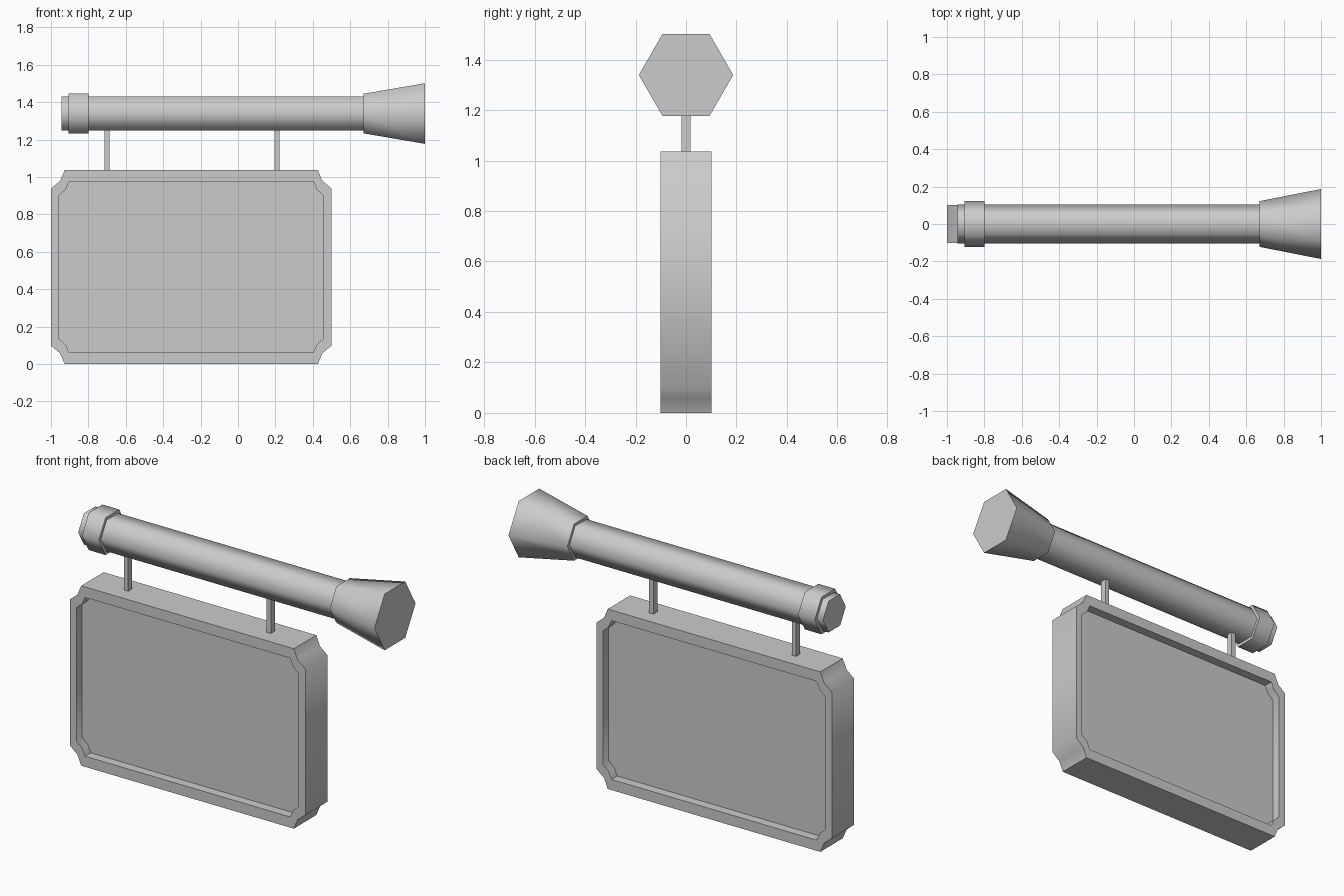
import bpy, bmesh, math

if "Cube" in bpy.data.objects:
    bpy.data.objects.remove(bpy.data.objects["Cube"])

AXIS_Z = 1.339  # height of the pole axis


def loft(name, rings):
    """Bridge consecutive rings of points and cap both ends."""
    bm = bmesh.new()
    loops = [[bm.verts.new(p) for p in ring] for ring in rings]
    n = len(loops[0])
    for a, b in zip(loops, loops[1:]):
        for i in range(n):
            j = (i + 1) % n
            bm.faces.new((a[i], a[j], b[j], b[i]))
    bm.faces.new(loops[0])
    bm.faces.new(loops[-1])
    bmesh.ops.recalc_face_normals(bm, faces=bm.faces)
    mesh = bpy.data.meshes.new(name)
    bm.to_mesh(mesh)
    bm.free()
    ob = bpy.data.objects.new(name, mesh)
    bpy.context.collection.objects.link(ob)
    bpy.ops.object.select_all(action='DESELECT')
    ob.select_set(True)
    bpy.context.view_layer.objects.active = ob
    bpy.ops.object.shade_smooth_by_angle(angle=math.radians(65))
    return ob


def hexagon(x, r):
    return [(x, r * math.cos(k * math.pi / 3), AXIS_Z + r * math.sin(k * math.pi / 3))
            for k in range(6)]


def hex_bar(name, x0, r0, x1, r1):
    return loft(name, [hexagon(x0, r0), hexagon(x1, r1)])


def plate(y, half_w, half_h, notch):
    """Rectangle with notched corners, centred on the board."""
    corner = [(half_w - a, half_h - b) for a, b in notch]
    pts = []
    for sx, sz in ((1, 1), (-1, 1), (-1, -1), (1, -1)):
        c = corner if sx * sz > 0 else corner[::-1]
        pts += [(-0.25 + sx * u, y, 0.518 + sz * v) for u, v in c]
    return pts


# Board with a raised rim and a recessed panel on both faces
outer = (0.75, 0.518, [(0, 0.098), (0.049, 0.057), (0.073, 0)])
inner = (0.708, 0.457, [(0, 0.075), (0.036, 0.043), (0.055, 0)])
loft("sign_board", [plate(-0.05, *inner), plate(-0.102, *inner),
                    plate(-0.102, *outer), plate(0.102, *outer),
                    plate(0.102, *inner), plate(0.05, *inner)])

# Hexagonal pole, end collar and flared wall mount
hex_bar("pole", -0.945, 0.104, 0.70, 0.104)
hex_bar("pole_collar", -0.907, 0.124, -0.80, 0.124)
hex_bar("wall_mount", 0.67, 0.122, 1.0, 0.187)

# Two hangers between pole and board
for i, x in enumerate((-0.70, 0.208)):
    loft(f"hanger_{i + 1}", [[(x + sx * 0.0135, sy * 0.018, z)
                             for sx, sy in ((-1, -1), (1, -1), (1, 1), (-1, 1))]
                            for z in (1.02, 1.27)])
